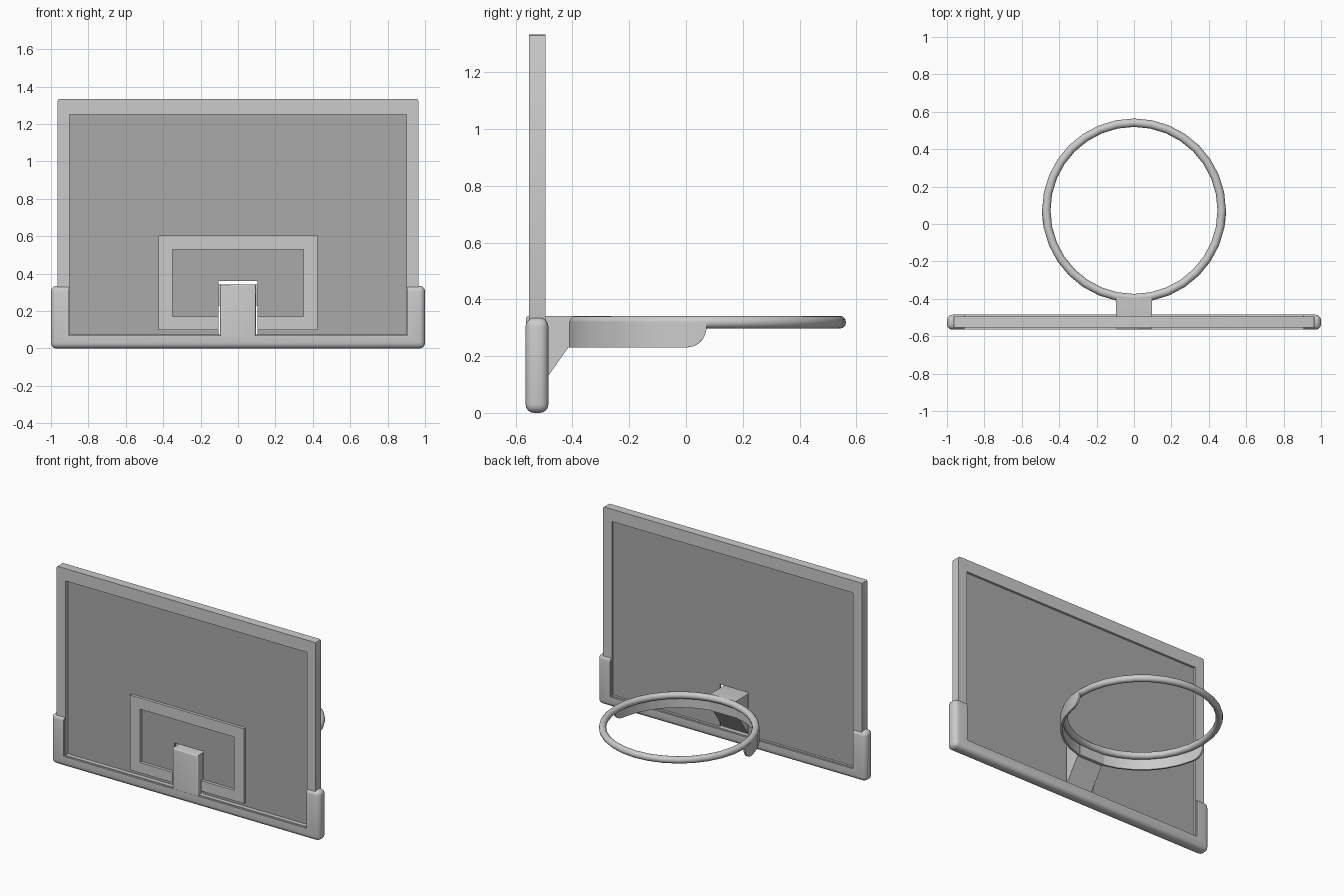
import bpy, bmesh, math

if "Cube" in bpy.data.objects:
    bpy.data.objects.remove(bpy.data.objects["Cube"])


def finish(name, bm, smooth=True):
    bmesh.ops.recalc_face_normals(bm, faces=bm.faces[:])
    me = bpy.data.meshes.new(name)
    bm.to_mesh(me)
    bm.free()
    ob = bpy.data.objects.new(name, me)
    bpy.context.collection.objects.link(ob)
    if smooth:
        bpy.ops.object.select_all(action='DESELECT')
        ob.select_set(True)
        bpy.context.view_layer.objects.active = ob
        bpy.ops.object.shade_smooth_by_angle(angle=math.radians(35))
    return ob


def prism(points, y0, y1, faces=None):
    """Extrude an xz outline (or several faces of it) from y0 to y1."""
    bm = bmesh.new()
    vs = [bm.verts.new((x, y0, z)) for x, z in points]
    fs = [bm.faces.new([vs[i] for i in f]) for f in (faces or [range(len(vs))])]
    ext = bmesh.ops.extrude_face_region(bm, geom=fs, use_keep_orig=True)
    bmesh.ops.translate(bm, vec=(0, y1 - y0, 0),
                        verts=[g for g in ext['geom'] if isinstance(g, bmesh.types.BMVert)])
    bmesh.ops.recalc_face_normals(bm, faces=bm.faces[:])
    return bm


def bevel(bm, test, width, segments):
    edges = [e for e in bm.edges if test(e.verts[0].co, e.verts[1].co)]
    bmesh.ops.bevel(bm, geom=edges, offset=width, offset_type='OFFSET',
                    segments=segments, profile=0.5, affect='EDGES')


def box_pts(x, z0, z1):
    return [(-x, z0), (x, z0), (x, z1), (-x, z1)]


def near(a, b):
    return abs(a - b) < 1e-4


# Board frame
W = 0.965
bm = prism(box_pts(W, 0.035, 1.333) + box_pts(0.90, 0.075, 1.25), -0.553, -0.495,
           [(i, (i + 1) % 4, 4 + (i + 1) % 4, 4 + i) for i in range(4)])
bevel(bm, lambda a, b: near(abs(a.x), W) and near(a.x, b.x) and near(a.z, b.z), 0.01, 2)
finish("board_frame", bm)

# Darker panel with a notch for the bracket
G = 0.105
panel = finish("board_panel", prism(
    [(-0.91, 0.065), (-G, 0.065), (-G, 0.36), (G, 0.36), (G, 0.065),
     (0.91, 0.065), (0.91, 1.26), (-0.91, 1.26)], -0.525, -0.51), False)
dark = bpy.data.materials.new("panel_grey")
dark.diffuse_color = (0.4, 0.4, 0.4, 1)
dark.use_nodes = True
dark.node_tree.nodes["Principled BSDF"].inputs["Base Color"].default_value = dark.diffuse_color
panel.data.materials.append(dark)

# Raised target rectangle, open at the bracket
half = [(G, 0.10), (0.425, 0.10), (0.425, 0.605)]
inner = [(0.35, 0.53), (0.35, 0.17), (G, 0.17)]
finish("target_rectangle", prism(
    half + [(-x, z) for x, z in reversed(half)] +
    [(-x, z) for x, z in reversed(inner)] + inner, -0.545, -0.524), False)

# Padding around the lower edge
side = [(1, 0), (1, 0.335), (0.905, 0.335), (0.905, 0.07)]
bm = prism(side + [(-x, z) for x, z in reversed(side)], -0.565, -0.485)
bevel(bm, lambda a, b: (near(abs(a.x), 1) and near(a.x, b.x)) or
      (near(a.z, 0) and near(b.z, 0)) or
      (near(a.z, 0.335) and near(b.z, 0.335) and near(a.y, b.y)), 0.03, 4)
finish("edge_padding", bm)

# Rim bracket passing through the panel, growing out of the padding
B = 0.095
bm = bmesh.new()
prof = [(-0.564, 0.04), (-0.564, 0.342), (-0.395, 0.342), (-0.395, 0.23),
        (-0.415, 0.23), (-0.535, 0.06), (-0.535, 0.04)]
rows = [[bm.verts.new((x, y, z)) for y, z in prof] for x in (-B, B)]
bm.faces.new(rows[0])
bm.faces.new(rows[1])
for i in range(len(prof)):
    j = (i + 1) % len(prof)
    bm.faces.new((rows[0][i], rows[0][j], rows[1][j], rows[1][i]))
bmesh.ops.recalc_face_normals(bm, faces=bm.faces[:])
bevel(bm, lambda a, b: near(a.y, -0.564) and near(b.y, -0.564) and a.z + b.z > 0.2, 0.01, 3)
finish("rim_bracket", bm)

# Rim ring
CY, R, T, ZC = 0.0725, 0.469, 0.0225, 0.3195
bpy.ops.mesh.primitive_torus_add(location=(0, CY, ZC), major_segments=32,
                                 minor_segments=12, major_radius=R, minor_radius=T)
bpy.context.object.name = "rim"
bpy.ops.object.shade_smooth_by_angle(angle=math.radians(40))

# Thin apron below the outer edge of the rim's board half, rounded at both ends
bm = bmesh.new()
rad, r_in, r_out = 0.07, R + T - 0.012, R + T
ends = [s / R for s in (0, 0.003, 0.012, 0.026, 0.045, 0.07)]
steps = [math.pi * i / 16 for i in range(1, 16)]
angles = ends + [a for a in steps if ends[-1] < a < math.pi - ends[-1]]
angles += [math.pi - a for a in reversed(ends)]
prev = first = None
for a in angles:
    s = min(a, math.pi - a) * R
    zb = 0.23 if s >= rad else 0.30 - math.sqrt(max(0, rad ** 2 - (rad - s) ** 2))
    c, sn = math.cos(math.pi + a), math.sin(math.pi + a)
    ring = [bm.verts.new((r * c, CY + r * sn, z)) for r, z in
            ((r_in, zb), (r_out, zb), (r_out, ZC), (r_in, ZC))]
    if prev:
        for i in range(4):
            j = (i + 1) % 4
            bm.faces.new((prev[i], prev[j], ring[j], ring[i]))
    first = first or ring
    prev = ring
bm.faces.new(first)
bm.faces.new(prev)
finish("rim_apron", bm)
